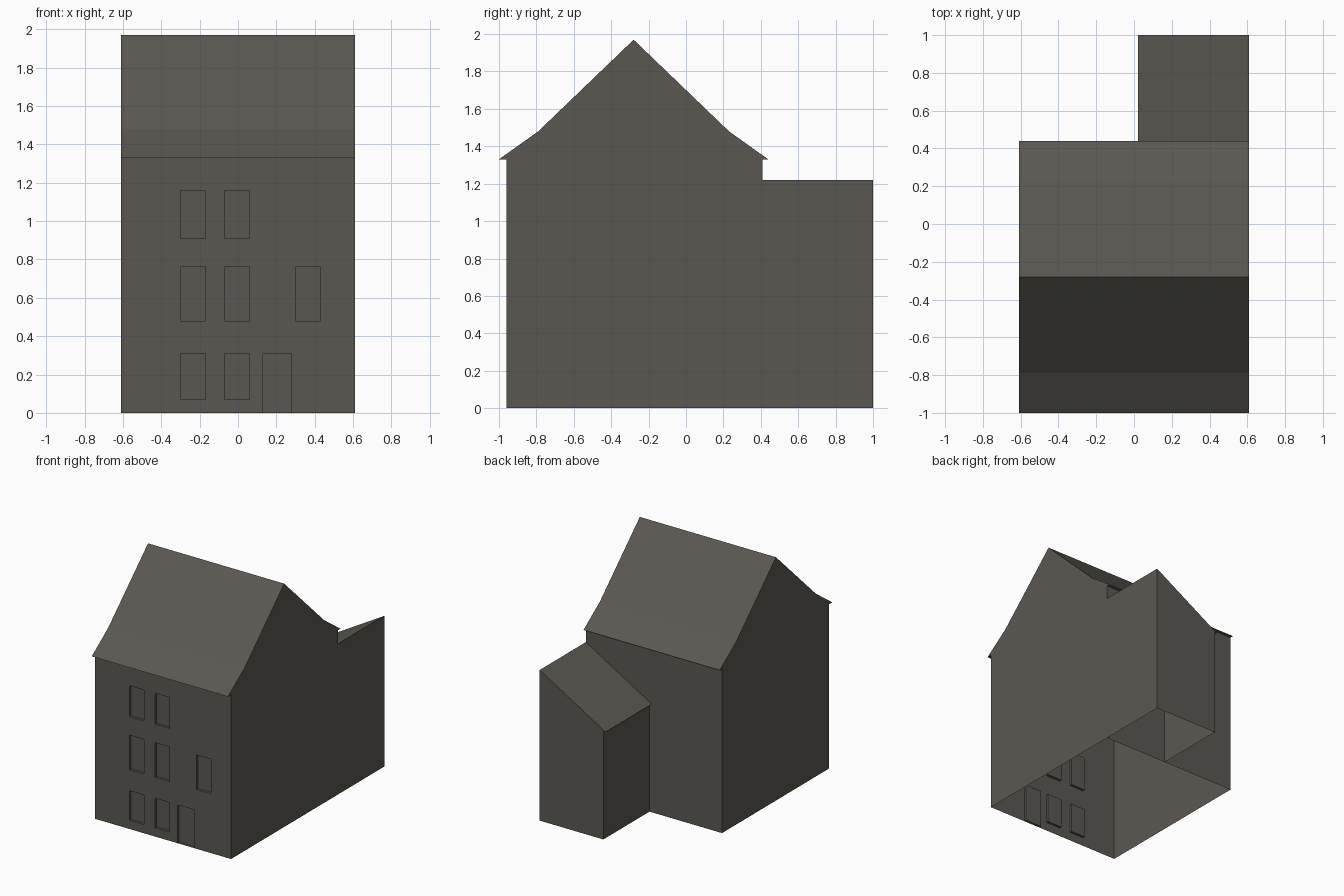
import bpy
import bmesh
from mathutils import Vector

if "Cube" in bpy.data.objects:
    bpy.data.objects.remove(bpy.data.objects["Cube"])

# One flat colour for the whole house
stone = bpy.data.materials.new("warm_grey")
stone.diffuse_color = (0.105, 0.097, 0.084, 1.0)
stone.use_nodes = True
stone.node_tree.nodes["Principled BSDF"].inputs["Base Color"].default_value = stone.diffuse_color

RIGHT, LEFT = 0.61, -0.61
FRONT, BACK, REAR = -0.96, 0.41, 1.0
EAVE = 1.33


def finish(name, bm):
    mesh = bpy.data.meshes.new(name)
    bm.to_mesh(mesh)
    bm.free()
    mesh.materials.append(stone)
    obj = bpy.data.objects.new(name, mesh)
    bpy.context.collection.objects.link(obj)
    return obj


def sweep(name, path, offset, closed=False, start_cap=False, end_cap=False):
    """Extrude a path of 3D points along an offset, with optional caps."""
    bm = bmesh.new()
    a = [bm.verts.new(p) for p in path]
    b = [bm.verts.new(Vector(p) + Vector(offset)) for p in path]
    n = len(path)
    for i in range(n if closed else n - 1):
        j = (i + 1) % n
        bm.faces.new((a[i], a[j], b[j], b[i]))
    if start_cap:
        bm.faces.new(a[::-1])
    if end_cap:
        bm.faces.new(b)
    return finish(name, bm)


# Side and back walls, open underneath
sweep("house_walls",
      [(RIGHT, FRONT, 0), (RIGHT, BACK, 0), (LEFT, BACK, 0), (LEFT, FRONT, 0)],
      (0, 0, EAVE))

# Front wall: a grid whose window and door cells are pushed inwards
columns = [(-0.30, -0.17), (-0.07, 0.06), (0.30, 0.43)]
rows = [(0.07, 0.31), (0.48, 0.76), (0.91, 1.16)]
openings = [(c, r) for c in columns[:2] for r in rows]
openings += [(columns[2], rows[1]), ((0.13, 0.28), (0.0, 0.31))]
xs = sorted({LEFT, RIGHT} | {x for c, _ in openings for x in c})
zs = sorted({0.0, EAVE} | {z for _, r in openings for z in r})

bm = bmesh.new()
grid = [[bm.verts.new((x, FRONT, z)) for z in zs] for x in xs]
recessed = []
for i in range(len(xs) - 1):
    for k in range(len(zs) - 1):
        face = bm.faces.new((grid[i][k], grid[i + 1][k],
                             grid[i + 1][k + 1], grid[i][k + 1]))
        cx, cz = (xs[i] + xs[i + 1]) / 2, (zs[k] + zs[k + 1]) / 2
        if any(c[0] < cx < c[1] and r[0] < cz < r[1] for c, r in openings):
            recessed.append(face)
result = bmesh.ops.extrude_face_region(bm, geom=recessed)
moved = [g for g in result["geom"] if isinstance(g, bmesh.types.BMVert)]
bmesh.ops.translate(bm, verts=moved, vec=(0, 0.02, 0))
leftover = [f for f in recessed if f.is_valid]
if leftover:
    bmesh.ops.delete(bm, geom=leftover, context='FACES_ONLY')
finish("front_wall", bm)

# Gabled roof with kicked-out eaves
roof_profile = [(0.44, EAVE), (0.23, 1.48), (-0.28, 1.97), (-0.79, 1.48), (-1.0, EAVE)]
sweep("roof", [(LEFT, y, z) for y, z in roof_profile], (RIGHT - LEFT, 0, 0),
      closed=True, start_cap=True, end_cap=True)

# Rear wing with a single-slope roof that overhangs on the low side
wing_profile = [(0.04, 0), (0.04, 0.875), (0.02, 0.875), (RIGHT, 1.22), (RIGHT, 0)]
sweep("rear_wing", [(x, BACK, z) for x, z in wing_profile], (0, REAR - BACK, 0),
      end_cap=True)
